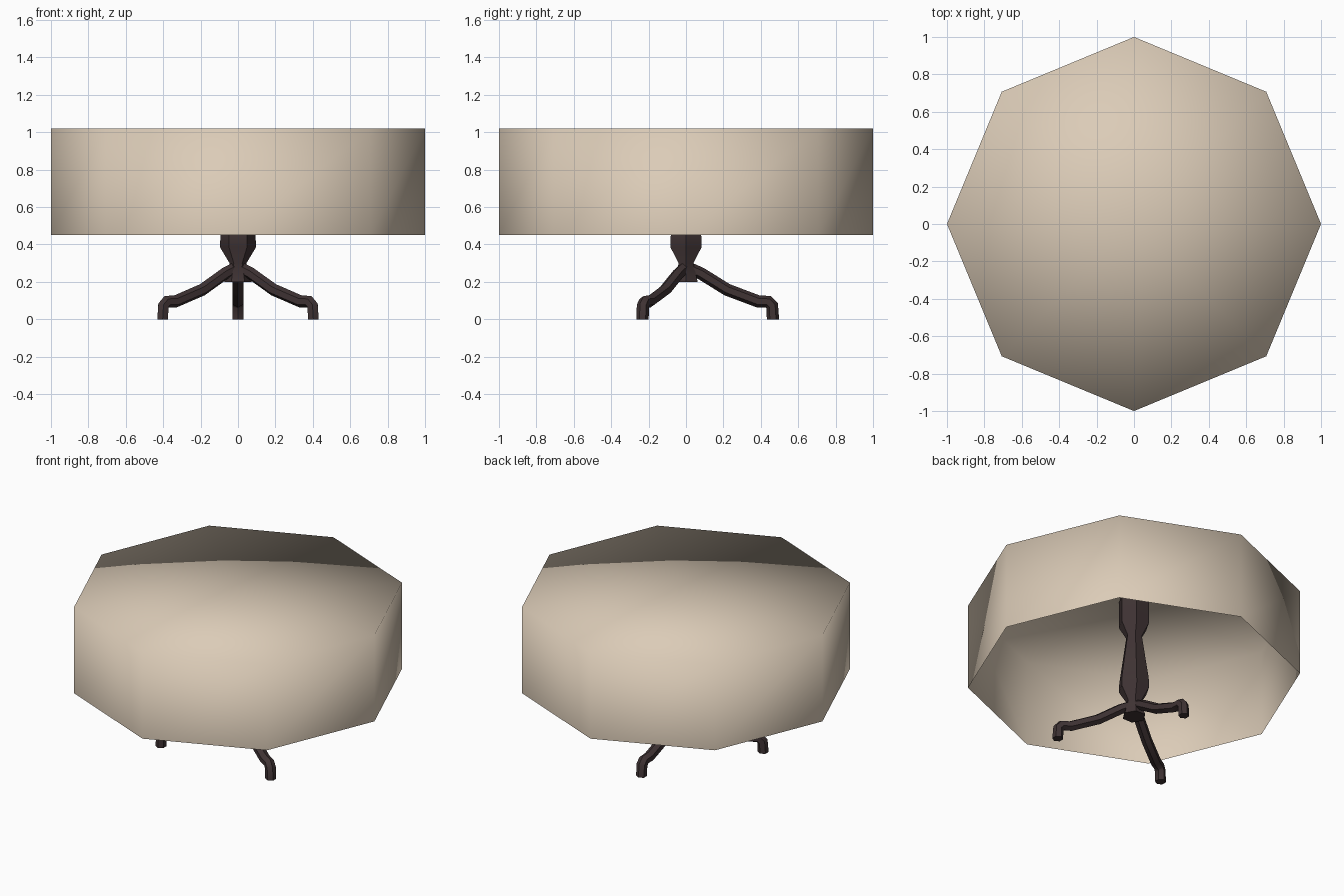
import bpy, bmesh, math
from mathutils import Vector

if "Cube" in bpy.data.objects:
    bpy.data.objects.remove(bpy.data.objects["Cube"])


def material(name, rgb):
    m = bpy.data.materials.new(name)
    m.diffuse_color = (*rgb, 1)
    m.use_nodes = True
    m.node_tree.nodes["Principled BSDF"].inputs["Base Color"].default_value = m.diffuse_color
    return m


cloth_mat = material("cream cloth", (0.71, 0.60, 0.475))
wood_mat = material("dark wood", (0.050, 0.033, 0.034))


def finish(bm, name, mat, angle=None):
    me = bpy.data.meshes.new(name)
    bmesh.ops.recalc_face_normals(bm, faces=bm.faces)
    bm.to_mesh(me)
    bm.free()
    ob = bpy.data.objects.new(name, me)
    bpy.context.collection.objects.link(ob)
    me.materials.append(mat)
    for o in bpy.context.selected_objects:
        o.select_set(False)
    ob.select_set(True)
    bpy.context.view_layer.objects.active = ob
    if angle is None:
        bpy.ops.object.shade_smooth()
    else:
        bpy.ops.object.shade_smooth_by_angle(angle=math.radians(angle))
    return ob


def bridge(bm, a, b):
    n = len(a)
    for i in range(n):
        j = (i + 1) % n
        bm.faces.new((a[i], a[j], b[j], b[i]))


def ring(bm, centre, u, v, r, n):
    return [bm.verts.new(centre + r * (u * math.cos(math.tau * i / n) + v * math.sin(math.tau * i / n)))
            for i in range(n)]


X, Y, Z = Vector((1, 0, 0)), Vector((0, 1, 0)), Vector((0, 0, 1))

# Tablecloth: octagonal open-bottomed sheet, softly shaded over the rim
bm = bmesh.new()
top = ring(bm, Z * 1.02, X, Y, 1.0, 8)
hem = ring(bm, Z * 0.45, X, Y, 1.0, 8)
bridge(bm, hem, top)
mid = bm.verts.new(Z * 1.02)
for i in range(8):
    bm.faces.new((top[i], top[(i + 1) % 8], mid))
finish(bm, "tablecloth", cloth_mat)

# Pedestal: six-sided turned column
profile = [(0.072, 0.20), (0.045, 0.30), (0.096, 0.385), (0.094, 0.45),
           (0.05, 0.75), (0.095, 0.83), (0.095, 1.01)]
bm = bmesh.new()
rings = [ring(bm, Z * z, X, Y, r, 6) for r, z in profile]
for a, b in zip(rings, rings[1:]):
    bridge(bm, a, b)
bm.faces.new(rings[0])
bm.faces.new(rings[-1])
finish(bm, "pedestal", wood_mat, 50)

# Three curved legs: hexagonal tube swept along a path (radial distance, height)
path = [(0.0, 0.28), (0.08, 0.245), (0.22, 0.158), (0.385, 0.096), (0.44, 0.094), (0.461, 0.072), (0.465, 0.0)]
for k in range(3):
    ang = math.radians(90 + 120 * k)
    out = Vector((math.cos(ang), math.sin(ang), 0))
    side = Z.cross(out)
    pts = [out * d + Z * z for d, z in path]
    bm = bmesh.new()
    rings = []
    for i, p in enumerate(pts):
        t_in = (p - pts[max(i - 1, 0)]).normalized()
        t_out = (pts[min(i + 1, len(pts) - 1)] - p).normalized()
        t = (t_in + t_out).normalized()
        if i == len(pts) - 1:
            t = -Z                      # flat foot on the floor
        rings.append(ring(bm, p, side.cross(t).normalized(), side, 0.033, 6))
    for a, b in zip(rings, rings[1:]):
        bridge(bm, a, b)
    bm.faces.new(rings[0])
    bm.faces.new(rings[-1])
    finish(bm, f"leg_{k + 1}", wood_mat, 50)
